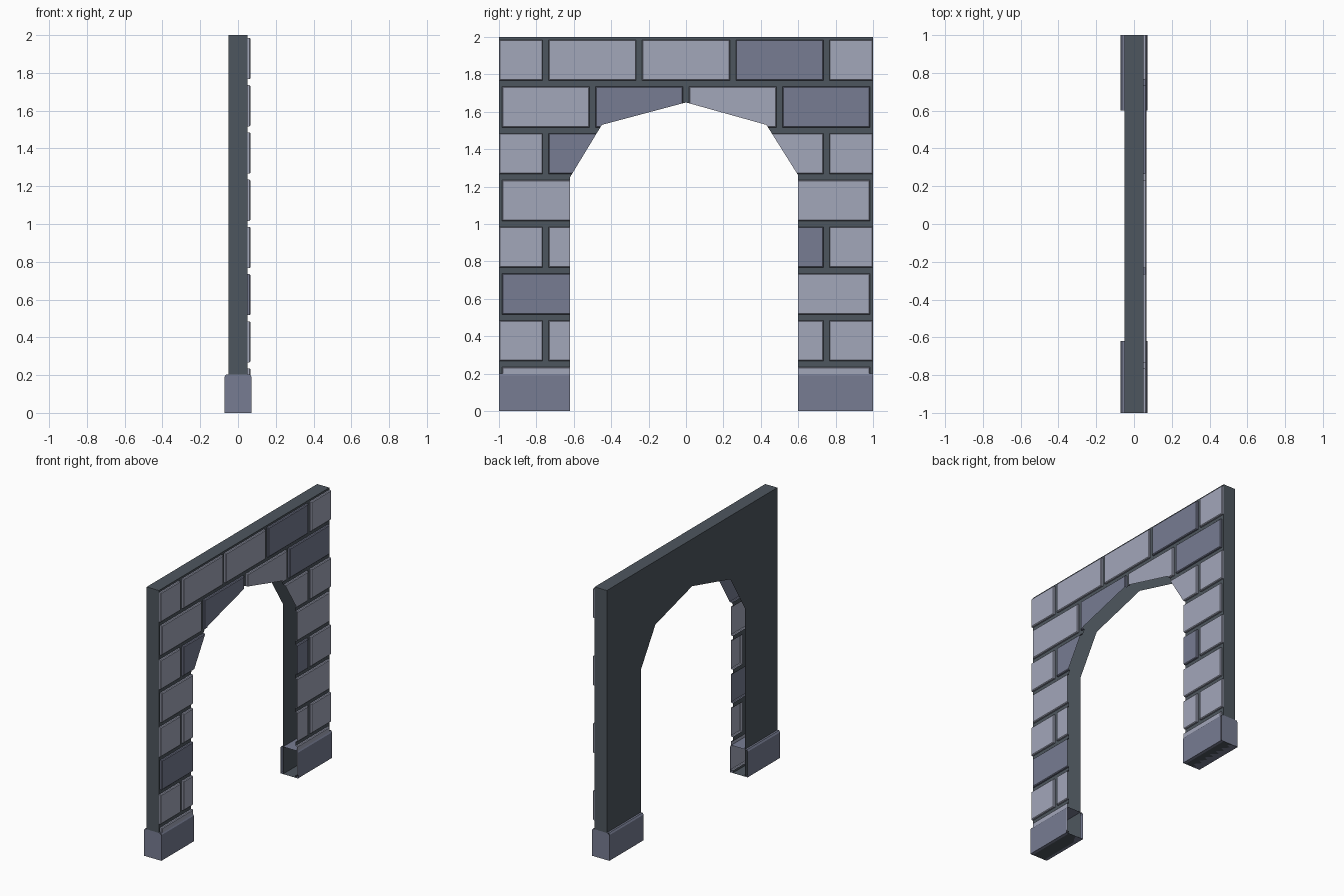
import bpy, bmesh
from mathutils import Vector

if "Cube" in bpy.data.objects:
    bpy.data.objects.remove(bpy.data.objects["Cube"])

# Arch outline (y, z), clockwise; everything inside it is cut away
ARCH = [(-.62, -.01), (-.62, 1.25), (-.45, 1.53), (0, 1.65), (.43, 1.53), (.6, 1.26), (.6, -.01)]
HALF = 0.05      # half wall thickness
FACE = 0.066     # brick front
GAP = 0.016      # half mortar joint


def material(name, rgb):
    m = bpy.data.materials.new(name)
    m.diffuse_color = (*rgb, 1)
    m.use_nodes = True
    m.node_tree.nodes["Principled BSDF"].inputs["Base Color"].default_value = m.diffuse_color
    return m


mortar = material("slate mortar", (.076, .094, .113))
light = material("light stone", (.365, .385, .49))
dark = material("dark stone", (.185, .203, .288))


def face(bm, pts, outward):
    f = bm.faces.new([bm.verts.new(p) for p in pts])
    f.normal_update()
    if f.normal.dot(Vector(outward)) < 0:
        f.normal_flip()


def finish(name, bm, mat):
    """Cut the arch opening, leaving the hollow shell open there."""
    bmesh.ops.remove_doubles(bm, verts=bm.verts, dist=1e-5)
    planes = []
    for (y0, z0), (y1, z1) in zip(ARCH, ARCH[1:]):
        co, no = Vector((0, y0, z0)), Vector((0, z1 - z0, y0 - y1)).normalized()
        planes.append((co, no))
        bmesh.ops.bisect_plane(bm, geom=bm.verts[:] + bm.edges[:] + bm.faces[:],
                               plane_co=co, plane_no=no, dist=1e-5)
    inside = [f for f in bm.faces
              if all((f.calc_center_median() - co).dot(no) > 1e-5 for co, no in planes)]
    bmesh.ops.delete(bm, geom=inside, context='FACES')
    bmesh.ops.dissolve_limit(bm, angle_limit=.002, verts=bm.verts[:], edges=bm.edges[:])
    bmesh.ops.triangulate(bm, faces=[f for f in bm.faces if len(f.verts) > 4])
    me = bpy.data.meshes.new(name)
    bm.to_mesh(me)
    bm.free()
    me.materials.append(mat)
    ob = bpy.data.objects.new(name, me)
    bpy.context.collection.objects.link(ob)


def panel(bm, x, y0, y1, z0, z1, side):
    face(bm, [(x, y0, z0), (x, y1, z0), (x, y1, z1), (x, y0, z1)], (side, 0, 0))


def brick(bm, y0, y1, z0, z1):
    """Raised block with a small front bevel and no back."""
    b = .005
    def ring(x, i):
        return [(x, y0 + i, z0 + i), (x, y1 - i, z0 + i), (x, y1 - i, z1 - i), (x, y0 + i, z1 - i)]
    rings = [ring(HALF, 0), ring(FACE - b, 0), ring(FACE, b)]
    out = [(0, 0, -1), (0, 1, 0), (0, 0, 1), (0, -1, 0)]
    for a, c in zip(rings, rings[1:]):
        for k in range(4):
            n = (k + 1) % 4
            face(bm, [a[k], a[n], c[n], c[k]], out[k])
    face(bm, rings[-1], (1, 0, 0))


# Wall shell: back, ends, top and bottom
wall = bmesh.new()
panel(wall, -HALF, -1, 1, 0, 2, -1)
for s in (-1, 1):
    face(wall, [(-HALF, s, 0), (HALF, s, 0), (HALF, s, 2), (-HALF, s, 2)], (0, s, 0))
    z = 1 + s
    face(wall, [(-HALF, -1, z), (HALF, -1, z), (HALF, 1, z), (-HALF, 1, z)], (0, 0, s))

# Front face: staggered brick courses with recessed mortar
DARK = {(7, .25), (6, -.5), (6, .5), (5, -.75), (3, .25), (2, -1)}
lights, darks = bmesh.new(), bmesh.new()
below = 0
for row in range(8):
    z0, z1 = .25 * row + .017, .25 * row + .235
    panel(wall, HALF, -1, 1, below, z0, 1)
    below = z1
    start = -1.25 if row % 2 else -1
    y_end = -1
    for k in range(5 if row % 2 else 4):
        left = start + .5 * k
        y0, y1 = max(left + GAP, -1), min(left + .5 - GAP, 1)
        if y0 > y_end:
            panel(wall, HALF, y_end, y0, z0, z1, 1)
        y_end = y1
        brick(darks if (row, left) in DARK else lights, y0, y1, z0, z1)
    if y_end < 1:
        panel(wall, HALF, y_end, 1, z0, z1, 1)
panel(wall, HALF, -1, 1, below, 2, 1)
finish("wall_shell", wall, mortar)
finish("light_bricks", lights, light)
finish("dark_bricks", darks, dark)

# Plinths: one chamfered base bar, split in two by the arch cut
base = bmesh.new()
prof = [(-.072, 0), (.072, 0), (.072, .19), (.064, .202), (-.064, .202), (-.072, .19)]
for i, (x0, z0) in enumerate(prof):
    x1, z1 = prof[(i + 1) % len(prof)]
    face(base, [(x0, -1, z0), (x1, -1, z1), (x1, 1, z1), (x0, 1, z0)], (z1 - z0, 0, x0 - x1))
for s in (-1, 1):
    face(base, [(x, s * 1.001, z) for x, z in prof], (0, s, 0))
finish("plinths", base, dark)
